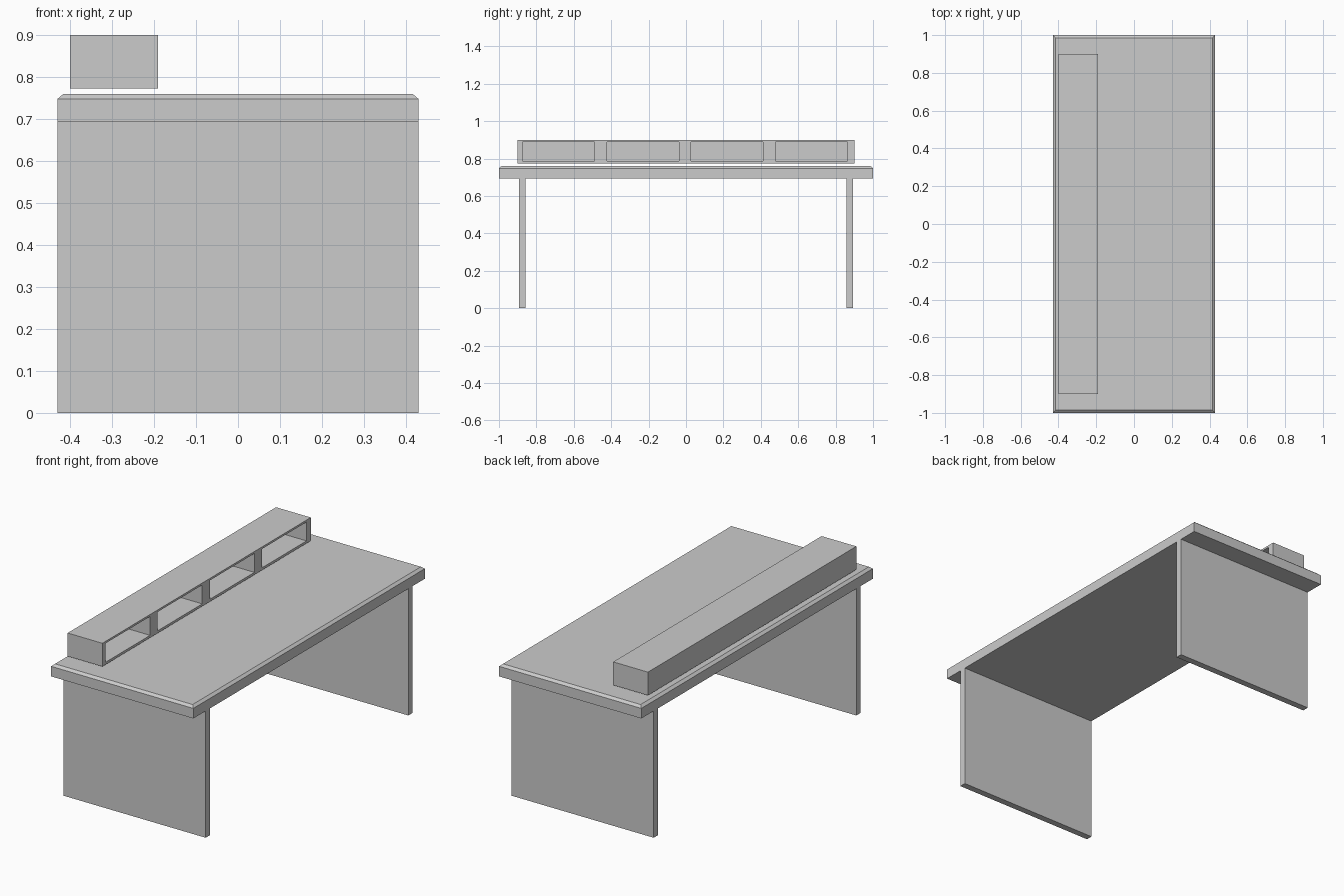
import bpy
import bmesh

if "Cube" in bpy.data.objects:
    bpy.data.objects.remove(bpy.data.objects["Cube"])


def add_object(name, bm):
    bmesh.ops.recalc_face_normals(bm, faces=bm.faces)
    mesh = bpy.data.meshes.new(name)
    bm.to_mesh(mesh)
    bm.free()
    obj = bpy.data.objects.new(name, mesh)
    bpy.context.collection.objects.link(obj)
    return obj


def add_box(bm, lo, hi):
    verts = bmesh.ops.create_cube(bm, size=1)["verts"]
    for v in verts:
        v.co = [lo[i] + (v.co[i] + 0.5) * (hi[i] - lo[i]) for i in range(3)]
    return verts


def box_object(name, lo, hi):
    bm = bmesh.new()
    add_box(bm, lo, hi)
    return add_object(name, bm)


# Tabletop: slab whose upper rim slopes inwards
bm = bmesh.new()
add_box(bm, (-0.43, -1.0, 0.693), (0.43, 1.0, 0.748))
top = [f for f in bm.faces if f.calc_center_median().z > 0.747]
bmesh.ops.inset_region(bm, faces=top, thickness=0.02)
for v in top[0].verts:
    v.co.z = 0.76
add_object("tabletop", bm)

# Panel legs
for name, side in (("front_leg", -1), ("back_leg", 1)):
    y0, y1 = sorted((side * 0.857, side * 0.893))
    box_object(name, (-0.43, y0, 0.0), (0.43, y1, 0.693))

# Organiser shelf with four compartments open to the right
shelf = box_object("shelf", (-0.40, -0.90, 0.773), (-0.19, 0.90, 0.90))
bm = bmesh.new()
for i in range(4):
    y = -0.873 + i * 0.4505
    add_box(bm, (-0.388, y, 0.786), (-0.10, y + 0.385, 0.889))
cutter = add_object("compartment_cutter", bm)
cutter.hide_render = True
cutter.hide_set(True)
cutter.display_type = 'WIRE'
cut = shelf.modifiers.new("compartments", 'BOOLEAN')
cut.operation = 'DIFFERENCE'
cut.solver = 'EXACT'
cut.object = cutter
